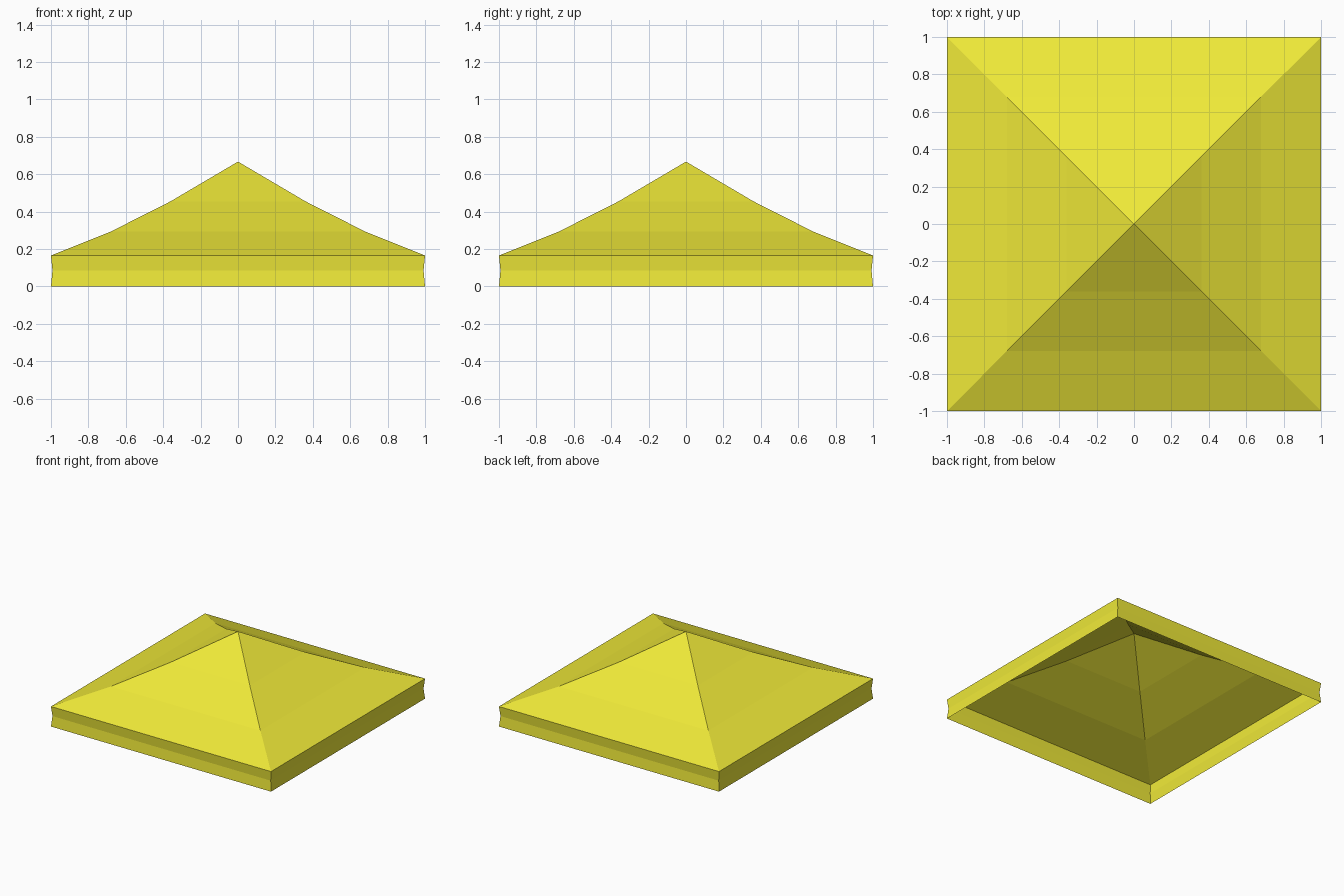
import bpy, bmesh

if "Cube" in bpy.data.objects:
    bpy.data.objects.remove(bpy.data.objects["Cube"])


def square_shell(name, profile, mat):
    """Open shell of stacked square rings; profile = (half width, z), half width 0 is an apex."""
    bm = bmesh.new()
    rings = []
    for h, z in profile:
        if h == 0:
            rings.append([bm.verts.new((0, 0, z))] * 4)
        else:
            rings.append([bm.verts.new((sx * h, sy * h, z))
                          for sx, sy in ((-1, -1), (1, -1), (1, 1), (-1, 1))])
    for low, high in zip(rings, rings[1:]):
        for i in range(4):
            j = (i + 1) % 4
            corners = [low[i], low[j], high[j], high[i]]
            bm.faces.new(list(dict.fromkeys(corners)))
    mesh = bpy.data.meshes.new(name)
    bm.to_mesh(mesh)
    bm.free()
    mesh.materials.append(mat)
    obj = bpy.data.objects.new(name, mesh)
    bpy.context.collection.objects.link(obj)
    return obj


yellow = bpy.data.materials.new("yellow_fabric")
yellow.diffuse_color = (0.87, 0.82, 0.04, 1)
yellow.use_nodes = True
yellow.node_tree.nodes["Principled BSDF"].inputs["Base Color"].default_value = yellow.diffuse_color

# Sagging four-sided roof
square_shell("canopy_roof", [(1, 0.165), (0.68, 0.293), (0.36, 0.455), (0, 0.667)], yellow)
# Slightly pinched skirt around the edge, open below
square_shell("canopy_valance", [(1, 0), (0.992, 0.085), (1, 0.165)], yellow)
